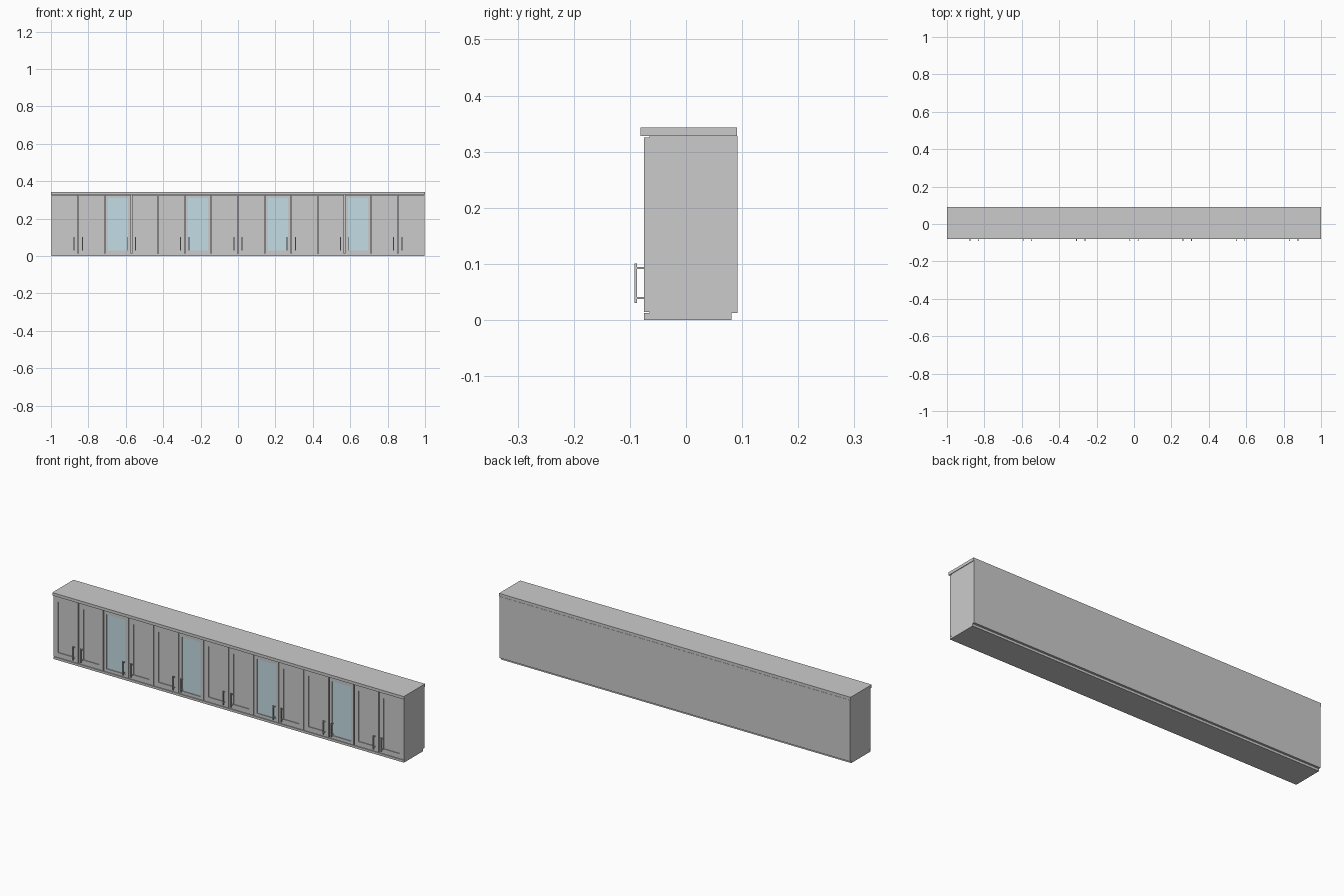
import bpy, bmesh
from mathutils import Matrix, Vector

if "Cube" in bpy.data.objects:
    bpy.data.objects.remove(bpy.data.objects["Cube"])

DOORS = 14
PITCH = 1.994 / DOORS
GAP = 0.004
Z0, Z1 = 0.0145, 0.325          # door bottom and top
FRONT, CARCASS = -0.075, -0.065  # door face and carcass face
GLASS = (2, 5, 8, 11)

glass_mat = bpy.data.materials.new("pale_glass")
glass_mat.diffuse_color = (0.55, 0.72, 0.78, 0.5)
glass_mat.use_nodes = True
glass_mat.node_tree.nodes["Principled BSDF"].inputs["Base Color"].default_value = glass_mat.diffuse_color


def add_box(bm, lo, hi):
    lo, hi = Vector(lo), Vector(hi)
    m = Matrix.Translation((lo + hi) / 2) @ Matrix.Diagonal((hi - lo).to_4d())
    m[3][3] = 1
    bmesh.ops.create_cube(bm, size=1, matrix=m)


def finish(bm, name, mat=None):
    mesh = bpy.data.meshes.new(name)
    bm.to_mesh(mesh)
    bm.free()
    ob = bpy.data.objects.new(name, mesh)
    bpy.context.collection.objects.link(ob)
    if mat:
        mesh.materials.append(mat)
    return ob


def box(name, lo, hi, mat=None):
    bm = bmesh.new()
    add_box(bm, lo, hi)
    return finish(bm, name, mat)


def door(name, x0, x1, border, depth):
    # slab with a shallow recessed panel in its front face
    bm = bmesh.new()
    add_box(bm, (x0, FRONT, Z0), (x1, CARCASS, Z1))
    bm.normal_update()
    face = min(bm.faces, key=lambda f: f.calc_center_median().y)
    bmesh.ops.inset_region(bm, faces=[face], thickness=border, use_even_offset=True)
    new = bmesh.ops.extrude_discrete_faces(bm, faces=[face])["faces"][0]
    bmesh.ops.translate(bm, verts=new.verts, vec=(0, depth, 0))
    finish(bm, name)


def handle(name, x):
    # upright bar held by two short posts
    bm = bmesh.new()
    add_box(bm, (x - 0.0025, -0.092, 0.03), (x + 0.0025, -0.087, 0.101))
    for z in (0.039, 0.093):
        add_box(bm, (x - 0.0018, -0.0875, z - 0.0018), (x + 0.0018, FRONT + 0.001, z + 0.0018))
    finish(bm, name)


# carcass, light rail below, cornice slab on top
box("carcass", (-0.997, CARCASS, 0.012), (0.997, 0.092, 0.328))
box("bottom_rail", (-0.997, FRONT, 0.0), (0.997, 0.081, 0.012))
box("top_slab", (-1.0, -0.081, 0.328), (1.0, 0.091, 0.343))

# row of doors in pairs, handles beside the meeting edge of each pair
for i in range(DOORS):
    a = -0.997 + i * PITCH
    b = a + PITCH
    x0 = a + (GAP / 2 if i else 0)
    x1 = b - (GAP / 2 if i < DOORS - 1 else 0)
    if i in GLASS:
        door(f"glass_door_frame_{i + 1}", x0, x1, 0.0155, 0.007)
        box(f"glass_pane_{i + 1}", (x0 + 0.0155, FRONT + 0.004, Z0 + 0.0155),
            (x1 - 0.0155, FRONT + 0.006, Z1 - 0.0155), glass_mat)
    else:
        door(f"panel_door_{i + 1}", x0, x1, 0.025, 0.004)
    handle(f"handle_{i + 1}", a + 0.0225 if i % 2 else b - 0.0225)
